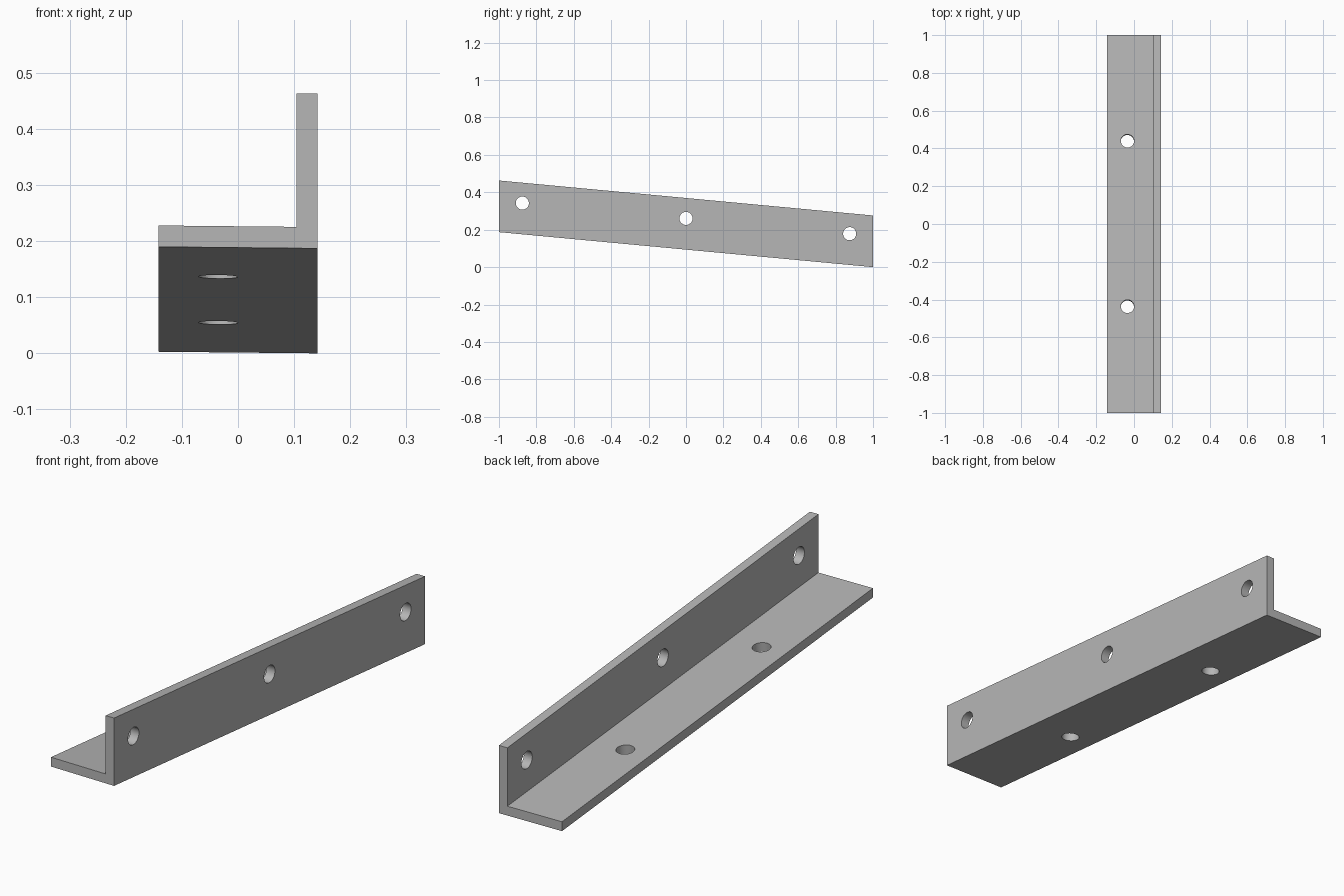
import bpy
import bmesh
from mathutils import Vector

cube = bpy.data.objects.get("Cube")
if cube:
    bpy.data.objects.remove(cube, do_unlink=True)

HALF_WIDTH = 0.142
WALL_X = 0.104      # inner face of the upright leg
PLATE = 0.038       # leg thickness
WALL_TOP = 0.276
SLOPE = -0.0935     # fall along the length
LEAN = -0.01        # slight fall across the flat leg
HOLE_RADIUS = 0.035


def fall(y):
    return SLOPE * (y - 1)


def base_z(x):
    return LEAN * (x - HALF_WIDTH)


# Material
steel = bpy.data.materials.new("steel grey")
steel.use_nodes = True
grey = (0.47, 0.47, 0.47, 1)
steel.diffuse_color = grey
steel.node_tree.nodes["Principled BSDF"].inputs["Base Color"].default_value = grey


def add_object(name, bm):
    bmesh.ops.recalc_face_normals(bm, faces=bm.faces)
    mesh = bpy.data.meshes.new(name)
    bm.to_mesh(mesh)
    bm.free()
    mesh.materials.append(steel)
    obj = bpy.data.objects.new(name, mesh)
    bpy.context.collection.objects.link(obj)
    return obj


# L-shaped profile swept along the sloping length, with upright end faces
profile = [
    (-HALF_WIDTH, base_z(-HALF_WIDTH)),
    (HALF_WIDTH, 0),
    (HALF_WIDTH, WALL_TOP),
    (WALL_X, WALL_TOP),
    (WALL_X, base_z(WALL_X) + PLATE),
    (-HALF_WIDTH, base_z(-HALF_WIDTH) + PLATE),
]
bm = bmesh.new()
section = bm.faces.new([bm.verts.new((x, -1, z + fall(-1))) for x, z in profile])
swept = bmesh.ops.extrude_face_region(bm, geom=[section], use_keep_orig=True)
new_verts = [v for v in swept["geom"] if isinstance(v, bmesh.types.BMVert)]
bmesh.ops.translate(bm, verts=new_verts, vec=(0, 2, fall(1) - fall(-1)))
bracket = add_object("angle_bracket", bm)

# Bolt holes: three through the upright leg, two square to the flat leg
across = Vector((1, 0, 0))
plate_normal = Vector((-LEAN, -SLOPE, 1)).normalized()
holes = [(Vector(((WALL_X + HALF_WIDTH) / 2, y, 0.167 + fall(y))), across)
         for y in (-0.875, 0, 0.875)]
holes += [(Vector((-0.035, y, PLATE / 2 + base_z(-0.035) + fall(y))), plate_normal)
          for y in (-0.438, 0.438)]

for centre, axis in holes:
    bm = bmesh.new()
    bmesh.ops.create_cone(bm, cap_ends=True, segments=48, radius1=HOLE_RADIUS,
                          radius2=HOLE_RADIUS, depth=0.1)
    turn = axis.to_track_quat("Z", "Y").to_matrix()
    bmesh.ops.transform(bm, matrix=turn.to_4x4(), verts=bm.verts)
    bmesh.ops.translate(bm, verts=bm.verts, vec=centre)
    for face in bm.faces:
        face.smooth = len(face.verts) == 4
    cutter = add_object("hole_cutter", bm)
    cutter.hide_render = True

    bpy.context.view_layer.objects.active = bracket
    cut = bracket.modifiers.new("hole", "BOOLEAN")
    cut.operation = "DIFFERENCE"
    cut.solver = "EXACT"
    cut.object = cutter
    bpy.ops.object.modifier_apply(modifier=cut.name)
    bpy.data.objects.remove(cutter, do_unlink=True)
